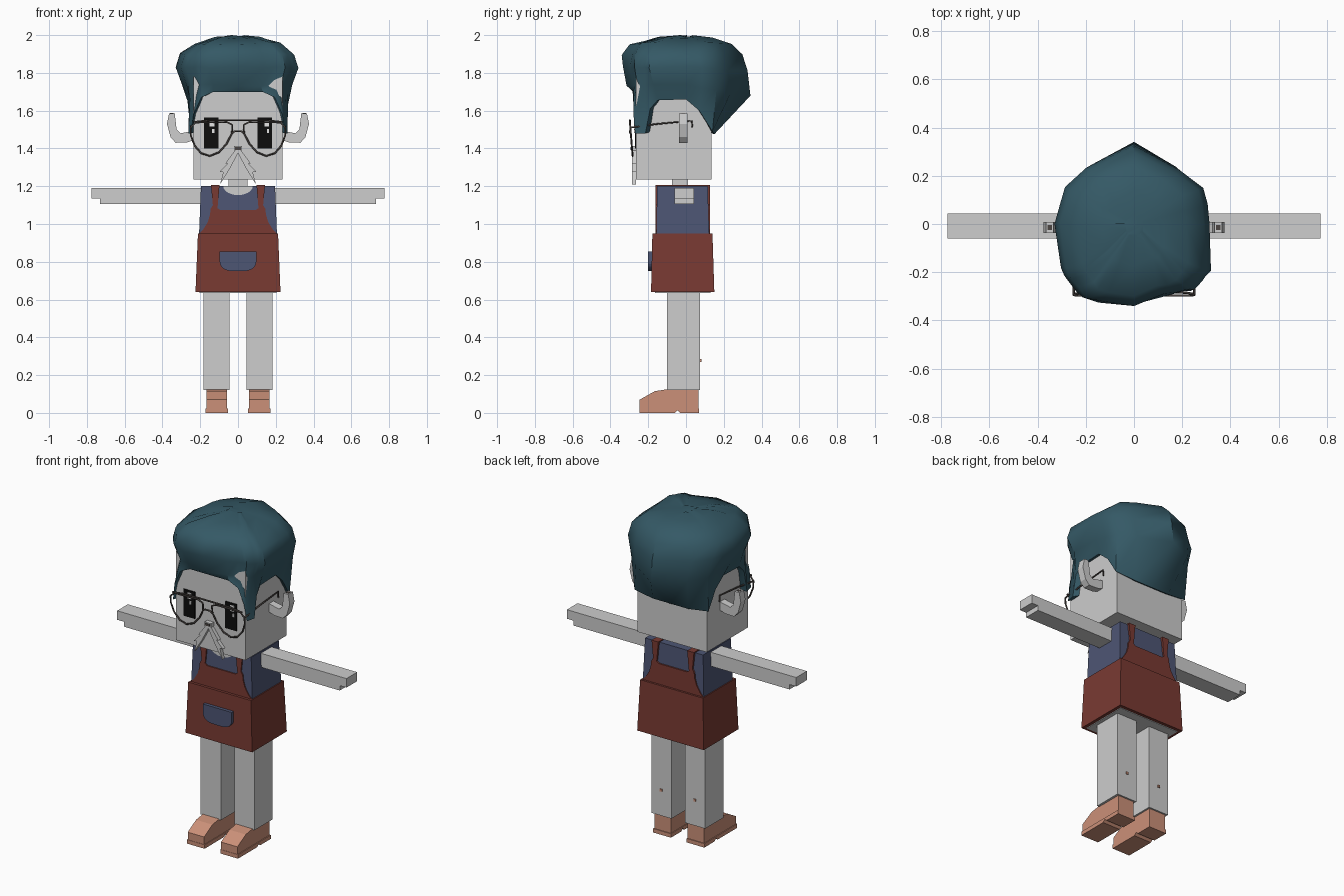
import bpy, bmesh, math, random
from mathutils import Vector

cube = bpy.data.objects.get("Cube")
if cube:
    bpy.data.objects.remove(cube, do_unlink=True)
random.seed(4)


def material(name, r, g, b):
    m = bpy.data.materials.new(name)
    m.use_nodes = True
    m.diffuse_color = (r, g, b, 1)
    node = next(n for n in m.node_tree.nodes if n.type == 'BSDF_PRINCIPLED')
    node.inputs["Base Color"].default_value = (r, g, b, 1)
    return m


PALE = material("pale grey", .61, .61, .61)
RED = material("brick red", .19, .042, .032)
BLUE = material("slate blue", .075, .092, .175)
TEAL = material("dark teal", .035, .1, .132)
TAN = material("tan leather", .6, .28, .19)
BLACK = material("black", .004, .004, .004)
WHITE = material("white", .8, .8, .8)
WIRE = material("dark wire", .07, .06, .055)


def finish(name, bm, mat, smooth=None):
    bmesh.ops.recalc_face_normals(bm, faces=bm.faces)
    me = bpy.data.meshes.new(name)
    bm.to_mesh(me)
    bm.free()
    me.materials.append(mat)
    ob = bpy.data.objects.new(name, me)
    bpy.context.collection.objects.link(ob)
    if smooth:
        bpy.ops.object.select_all(action='DESELECT')
        ob.select_set(True)
        bpy.context.view_layer.objects.active = ob
        bpy.ops.object.shade_smooth_by_angle(angle=math.radians(smooth))
    return ob


def loft(name, rings, mat, smooth=None):
    """Skin a stack of equal rings and cap both ends."""
    bm = bmesh.new()
    rows = [[bm.verts.new(p) for p in ring] for ring in rings]
    n = len(rows[0])
    for low, high in zip(rows, rows[1:]):
        for i in range(n):
            j = (i + 1) % n
            bm.faces.new((low[i], low[j], high[j], high[i]))
    bm.faces.new(rows[0])
    bm.faces.new(rows[-1])
    return finish(name, bm, mat, smooth)


def rect(x0, x1, y0, y1, z):
    return [(x0, y0, z), (x1, y0, z), (x1, y1, z), (x0, y1, z)]


def box(name, x0, x1, y0, y1, z0, z1, mat):
    return loft(name, [rect(x0, x1, y0, y1, z0), rect(x0, x1, y0, y1, z1)], mat)


def plate(name, pts, y0, y1, mat):
    """Extrude an x-z outline along y."""
    return loft(name, [[(x, y, z) for x, z in pts] for y in (y0, y1)], mat)


def mirrored(half):
    return half + [(-x, z) for x, z in reversed(half)]


def wire(name, paths, radius=.005):
    cu = bpy.data.curves.new(name, 'CURVE')
    cu.dimensions = '3D'
    cu.bevel_depth = radius
    cu.bevel_resolution = 1
    cu.use_fill_caps = True
    for pts, closed in paths:
        s = cu.splines.new('POLY')
        s.points.add(len(pts) - 1)
        for p, co in zip(s.points, pts):
            p.co = (*co, 1)
        s.use_cyclic_u = closed
    cu.materials.append(WIRE)
    bpy.context.collection.objects.link(bpy.data.objects.new(name, cu))


# Body and clothes
box("head", -.235, .235, -.265, .135, 1.235, 1.78, PALE)
box("neck", -.05, .05, -.075, .01, 1.15, 1.24, PALE)
loft("shirt", [rect(-.208, .208, -.158, .124, .9),
               rect(-.196, .196, -.153, .115, 1.2)], BLUE)
loft("apron_skirt", [rect(-.225, .225, -.185, .15, .64),
                     rect(-.212, .212, -.178, .14, .95)], RED)
box("hips", -.205, .205, -.165, .13, .636, .66, PALE)
bib = mirrored([(.21, .945), (.185, .97), (.16, 1.01), (.148, 1.05), (.145, 1.08),
                (.133, 1.1), (.143, 1.205), (.098, 1.205), (.107, 1.1),
                (.11, 1.085), (.095, 1.075)])
plate("bib_front", bib, -.162, -.152, RED)
plate("bib_back", bib, .113, .128, RED)
arc = [(math.cos(math.pi * i / 12), -math.sin(math.pi * i / 12)) for i in range(13)]
plate("neckline", [(.078 * c, 1.201 + .048 * s) for c, s in arc], -.159, -.15, PALE)
pocket = [(.097, .855)] + [(.097 * math.copysign(abs(c) ** .6, c), .80 + .05 * s)
                           for c, s in arc] + [(-.097, .855)]
plate("pocket", pocket, -.2, -.175, BLUE)

# Limbs, ears and shoes on both sides
shoe = [(-.245, .022), (-.245, .07), (-.165, .115), (-.1, .125), (.065, .125), (.065, .022)]
sole = [(-.247, 0), (-.247, .024), (.07, .024), (.07, 0), (-.03, 0), (-.045, .015), (-.06, 0)]
ear = [(.23, 1.495), (.305, 1.48), (.325, 1.5), (.335, 1.585), (.365, 1.585),
       (.376, 1.53), (.357, 1.46), (.33, 1.43), (.27, 1.432), (.23, 1.445)]
arm = [(.19, 1.105), (.73, 1.105), (.73, 1.135), (.775, 1.135), (.775, 1.19), (.19, 1.19)]
for side, s in (("left", 1), ("right", -1)):
    box(side + "_leg", s * .046, s * .182, -.1, .075, .12, .64, PALE)
    box(side + "_leg_spot", s * .107, s * .121, .07, .081, .27, .284, TAN)
    for name, outline, x0, x1 in (("shoe", shoe, .057, .168), ("sole", sole, .053, .173)):
        loft(f"{side}_{name}", [[(s * x, y, z) for y, z in outline] for x in (x0, x1)], TAN)
    plate(side + "_ear", [(s * x, z) for x, z in ear], -.037, .008, PALE)
    box(side + "_ear_hollow", s * .341, s * .359, -.025, -.004, 1.58, 1.587, WIRE)
    plate(side + "_arm", [(s * x, z) for x, z in arm], -.06, .043, PALE)
    box(side + "_strap", s * .098, s * .143, -.162, .128, 1.196, 1.206, RED)

    # Face
    box(side + "_eye", s * .103, s * .18, -.271, -.263, 1.4, 1.563, BLACK)
    glint = s * .145 + .008
    box(side + "_glint", glint - .014, glint + .012, -.274, -.269, 1.515, 1.552, WHITE)
    box(side + "_small_glint", glint, glint + .012, -.274, -.269, 1.482, 1.503, WHITE)
    plate(side + "_moustache", [(s * x, z) for x, z in (
        (0, 1.4), (.02, 1.385), (.068, 1.32), (.054, 1.322), (.098, 1.275), (.078, 1.276),
        (.095, 1.21), (.045, 1.29), (0, 1.375))], -.287, -.264, PALE)
box("nose", -.022, .022, -.292, -.26, 1.388, 1.412, PALE)
box("nose_shade", -.015, .015, -.295, -.29, 1.393, 1.407, WIRE)

# Glasses: two teardrop rims, brow bar, bridge and hooked temples
rim = [(.03, 1.525), (.032, 1.48), (.06, 1.425), (.1, 1.38), (.15, 1.36), (.195, 1.375),
       (.23, 1.415), (.25, 1.47), (.25, 1.51), (.225, 1.537), (.06, 1.54)]
paths = [([(-.235, -.297, 1.54), (-.15, -.297, 1.55), (.15, -.297, 1.55),
           (.235, -.297, 1.54)], False),
         ([(-.032, -.295, 1.48), (-.015, -.297, 1.492), (.015, -.297, 1.492),
           (.032, -.295, 1.48)], False)]
for s in (1, -1):
    paths.append(([(s * x, -.297 + (1.54 - z) * .08, z) for x, z in rim], True))
    paths.append(([(s * .25, -.297, 1.51), (s * .25, -.15, 1.53), (s * .25, .03, 1.546),
                   (s * .25, .034, 1.51)], False))
wire("glasses", paths)

# Hair: hairline with sideburns, swelling into an uneven quiff
half = [(0, -.278, 1.7), (.13, -.278, 1.7), (.195, -.278, 1.67), (.235, -.278, 1.58),
        (.25, -.27, 1.48), (.262, -.215, 1.48), (.26, -.19, 1.61), (.255, -.15, 1.655),
        (.255, 0, 1.66), (.25, .07, 1.6), (.25, .14, 1.49), (.12, .15, 1.475),
        (0, .15, 1.475)]
hairline = half + [(-x, y, z) for x, y, z in reversed(half[1:-1])]
outline = [(0, .345), (.11, .31), (.3, .15), (.32, -.08), (.335, -.17), (.25, -.27),
           (.11, -.295), (0, -.335), (-.21, -.31), (-.3, -.2), (-.33, 0), (-.27, .22),
           (-.1, .29)]


def on_outline(x, y):
    """Point where the ray towards (x, y) crosses the outline."""
    d = Vector((x, y))
    for a, b in zip(outline, outline[1:] + outline[:1]):
        a, e = Vector(a), Vector(b) - Vector(a)
        det = d.x * e.y - d.y * e.x
        if abs(det) < 1e-9:
            continue
        t = (a.x * e.y - a.y * e.x) / det
        u = (a.x * d.y - a.y * d.x) / det
        if t > 0 and -1e-6 <= u <= 1 + 1e-6:
            return d * t
    return d


edge = [on_outline(x, y) for x, y, z in hairline]
rings = [[(x * .85, y * .85, z + .01) for x, y, z in hairline], hairline]
# Each level: height, side scale, front scale, back scale, back drop
for z, sx, front, back, drop in ((1.735, .9, .93, 1, .045), (1.83, 1, 1.01, .93, .02),
                                 (1.9, .93, 1, .87, 0), (1.955, .7, .88, .7, 0),
                                 (1.985, .4, .5, .4, 0), (1.995, .12, .15, .12, 0)):
    ring = []
    for p in edge:
        wobble = random.uniform(-.006, .006)
        fall = drop * max(0, p.y) / .3
        ring.append((p.x * sx, p.y * (front if p.y < 0 else back) + wobble,
                     min(2, z - fall + wobble)))
    rings.append(ring)
loft("hair", rings, TEAL, 40)
